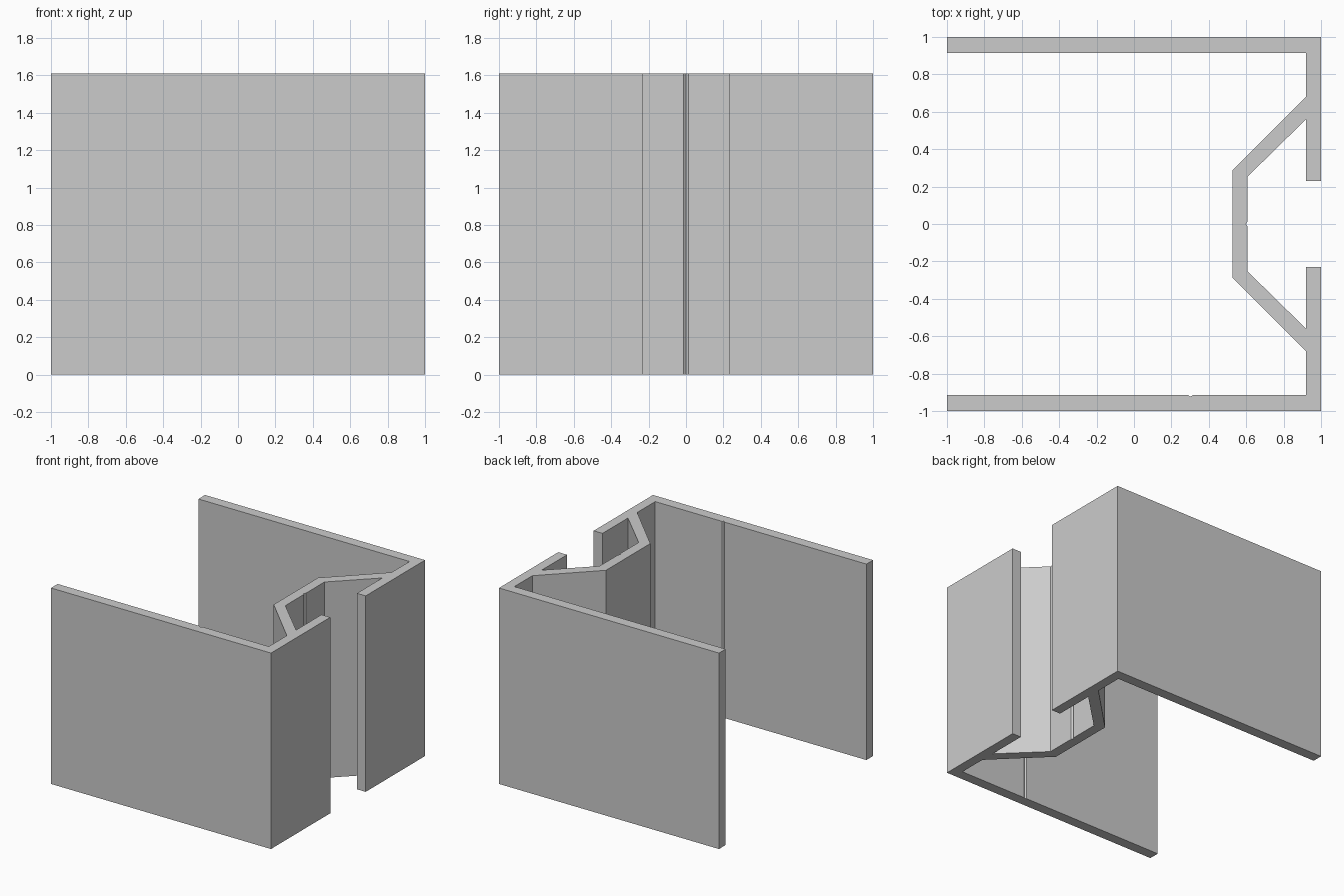
import bpy, bmesh

if "Cube" in bpy.data.objects:
    bpy.data.objects.remove(bpy.data.objects["Cube"])

HEIGHT = 1.61

# Upper half of the section, from the strut's slot side round to its inner side
half = [(0.608, 0.014), (0.608, 0.254), (0.92, 0.56), (0.92, 0.23),
        (1.0, 0.23), (1.0, 1.0), (-1.0, 1.0), (-1.0, 0.914),
        (0.92, 0.914), (0.92, 0.68), (0.526, 0.288)]
mirrored = [(x, -y) for x, y in reversed(half)]

# Small V groove scored into the inside of the front wall
groove = [(0.315, -0.914), (0.302, -0.924), (0.289, -0.914)]
corner = mirrored.index((0.92, -0.914)) + 1
mirrored[corner:corner] = groove

# Closing point forms the V groove in the middle of the strut
outline = half + mirrored + [(0.597, 0.0)]

# Extrude the section upward
bm = bmesh.new()
base = bm.faces.new([bm.verts.new((x, y, 0)) for x, y in outline])
top = bmesh.ops.extrude_face_region(bm, geom=[base], use_keep_orig=True)["geom"]
bmesh.ops.translate(bm, vec=(0, 0, HEIGHT),
                    verts=[g for g in top if isinstance(g, bmesh.types.BMVert)])
bmesh.ops.recalc_face_normals(bm, faces=bm.faces)

mesh = bpy.data.meshes.new("channel_extrusion")
bm.to_mesh(mesh)
bm.free()
channel = bpy.data.objects.new("channel_extrusion", mesh)
bpy.context.collection.objects.link(channel)
